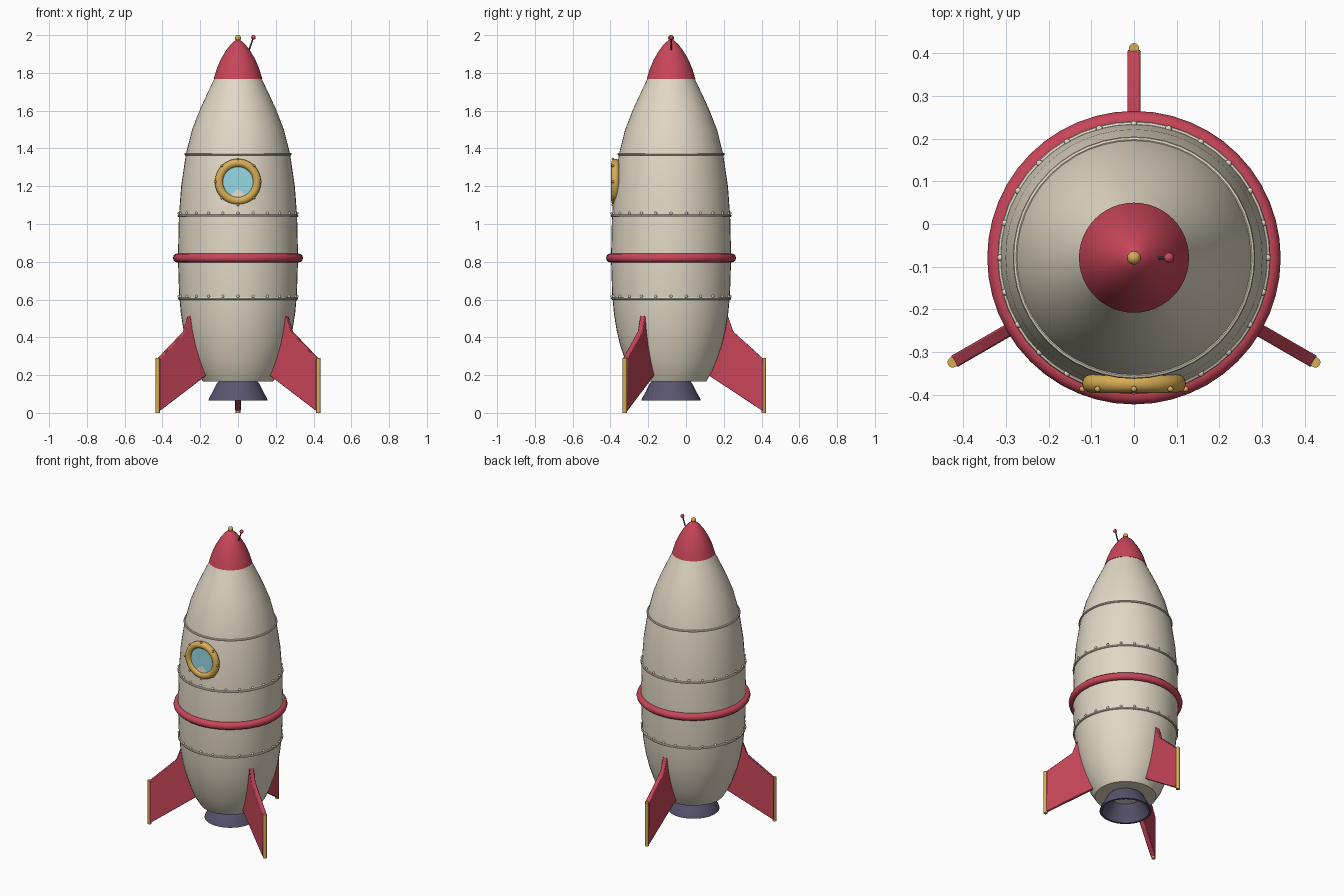
import bpy, bmesh, math
from mathutils import Vector, Matrix

if "Cube" in bpy.data.objects:
    bpy.data.objects.remove(bpy.data.objects["Cube"])

CY = -0.079  # rocket axis sits at x = 0, y = CY
AXIS = Matrix.Translation((0, CY, 0))


def material(name, rgb):
    m = bpy.data.materials.new(name)
    m.diffuse_color = (*rgb, 1)
    m.use_nodes = True
    m.node_tree.nodes["Principled BSDF"].inputs["Base Color"].default_value = m.diffuse_color
    return m


CREAM = material("cream", (0.76, 0.69, 0.56))
RED = material("red", (0.58, 0.06, 0.10))
GOLD = material("gold", (0.69, 0.42, 0.09))
PURPLE = material("purple", (0.10, 0.09, 0.16))
GLASS = material("glass", (0.30, 0.70, 0.78))
DARK = material("dark", (0.06, 0.06, 0.08))


def finish(name, bm, mat, angle=35):
    bmesh.ops.recalc_face_normals(bm, faces=bm.faces)
    me = bpy.data.meshes.new(name)
    bm.to_mesh(me)
    bm.free()
    ob = bpy.data.objects.new(name, me)
    bpy.context.collection.objects.link(ob)
    me.materials.append(mat)
    bpy.ops.object.select_all(action='DESELECT')
    ob.select_set(True)
    bpy.context.view_layer.objects.active = ob
    bpy.ops.object.shade_smooth_by_angle(angle=math.radians(angle))
    return ob


def lathe(name, profile, mat, segs=48, closed=False, matrix=AXIS):
    """Spin an (r, z) profile around the z axis."""
    bm = bmesh.new()
    vs = [bm.verts.new((r, 0, z)) for r, z in profile]
    pairs = list(zip(vs, vs[1:])) + ([(vs[-1], vs[0])] if closed else [])
    es = [bm.edges.new(p) for p in pairs]
    bmesh.ops.spin(bm, geom=vs + es, cent=(0, 0, 0), axis=(0, 0, 1),
                   angle=math.tau, steps=segs, use_duplicate=False)
    bmesh.ops.remove_doubles(bm, verts=bm.verts, dist=1e-5)
    bmesh.ops.transform(bm, matrix=matrix, verts=bm.verts)
    return finish(name, bm, mat)


def torus(name, major, minor, z, mat, matrix=AXIS, sides=12):
    pts = [(major + minor * math.cos(i * math.tau / sides),
            z + minor * math.sin(i * math.tau / sides)) for i in range(sides)]
    return lathe(name, pts, mat, closed=True, matrix=matrix)


def balls(name, centres, r, mat, u=10, v=6):
    bm = bmesh.new()
    for c in centres:
        bmesh.ops.create_uvsphere(bm, u_segments=u, v_segments=v, radius=r,
                                  matrix=Matrix.Translation(c))
    return finish(name, bm, mat, 60)


def rod(name, a, b, r, mat):
    a, b = Vector(a), Vector(b)
    d = b - a
    rot = d.to_track_quat('Z', 'Y').to_matrix().to_4x4()
    bm = bmesh.new()
    bmesh.ops.create_cone(bm, cap_ends=True, segments=16, radius1=r, radius2=r,
                          depth=d.length, matrix=Matrix.Translation((a + b) / 2) @ rot)
    return finish(name, bm, mat)


def ring_points(n, r, z):
    return [(r * math.cos(i * math.tau / n), CY + r * math.sin(i * math.tau / n), z)
            for i in range(n)]


# hull and nose
lathe("hull", [(0, .165), (.185, .165), (.218, .22), (.243, .28), (.27, .36), (.289, .44),
               (.303, .53), (.312, .63), (.318, .82), (.313, 1.04), (.301, 1.2),
               (.276, 1.37), (.243, 1.5), (.200, 1.61), (.163, 1.69), (.125, 1.77),
               (0, 1.775)], CREAM)
lathe("nose_cone", [(0, 1.767), (.129, 1.767), (.113, 1.82), (.092, 1.87), (.066, 1.915),
                    (.038, 1.952), (.015, 1.972), (0, 1.978)], RED)
balls("nose_tip", [(0, CY, 1.984)], .016, GOLD, 16, 10)

# antenna
rod("antenna_rod", (.05, CY, 1.895), (.082, CY, 1.99), .004, DARK)
balls("antenna_ball", [(.082, CY, 1.988)], .012, RED, 16, 10)

# hull bands and rivets
torus("belt", .32, .024, .82, RED)
for name, r, z in (("upper_seam", .277, 1.37), ("middle_seam", .313, 1.043),
                   ("lower_seam", .311, .605)):
    torus(name, r, .007, z, CREAM, sides=8)
balls("middle_rivets", ring_points(24, .313, 1.057), .008, CREAM)
balls("lower_rivets", ring_points(24, .313, .617), .008, CREAM)

# engine nozzle, an open bell
lathe("nozzle", [(.10, .17), (.113, .155), (.135, .11), (.152, .08), (.157, .065),
                 (.143, .065), (.137, .08), (.118, .11), (.095, .155), (.088, .17)],
      PURPLE, closed=True)

# porthole, facing the front
FRONT = Matrix.Translation((0, -.374, 1.223)) @ Matrix.Rotation(math.pi / 2, 4, 'X')
torus("porthole_frame", .1, .022, 0, GOLD, FRONT)
lathe("porthole_glass", [(0, .007), (.09, .007), (.09, -.01), (0, -.01)], GLASS, matrix=FRONT)
balls("porthole_rivets", [FRONT @ Vector((.121 * math.cos(i * math.pi / 4),
      .121 * math.sin(i * math.pi / 4), .013)) for i in range(8)], .007, GOLD)

# three fins with gold landing rods
FIN = [(.298, .52), (.33, .43), (.488, .287), (.488, .008), (.19, .205), (.17, .24), (.27, .45)]
for i, deg in enumerate((90, 210, 330)):
    turn = AXIS @ Matrix.Rotation(math.radians(deg), 4, 'Z')
    bm = bmesh.new()
    face = bm.faces.new([bm.verts.new((r, -.015, z)) for r, z in FIN])
    ext = bmesh.ops.extrude_face_region(bm, geom=[face])
    moved = [v for v in ext["geom"] if isinstance(v, bmesh.types.BMVert)]
    bmesh.ops.translate(bm, verts=moved, vec=(0, .03, 0))
    bmesh.ops.transform(bm, matrix=turn, verts=bm.verts)
    fin = finish(f"fin_{i + 1}", bm, RED)
    bev = fin.modifiers.new("soft_edges", 'BEVEL')
    bev.width, bev.segments = .004, 2
    rod(f"fin_rod_{i + 1}", turn @ Vector((.491, 0, 0)), turn @ Vector((.491, 0, .29)),
        .012, GOLD)
